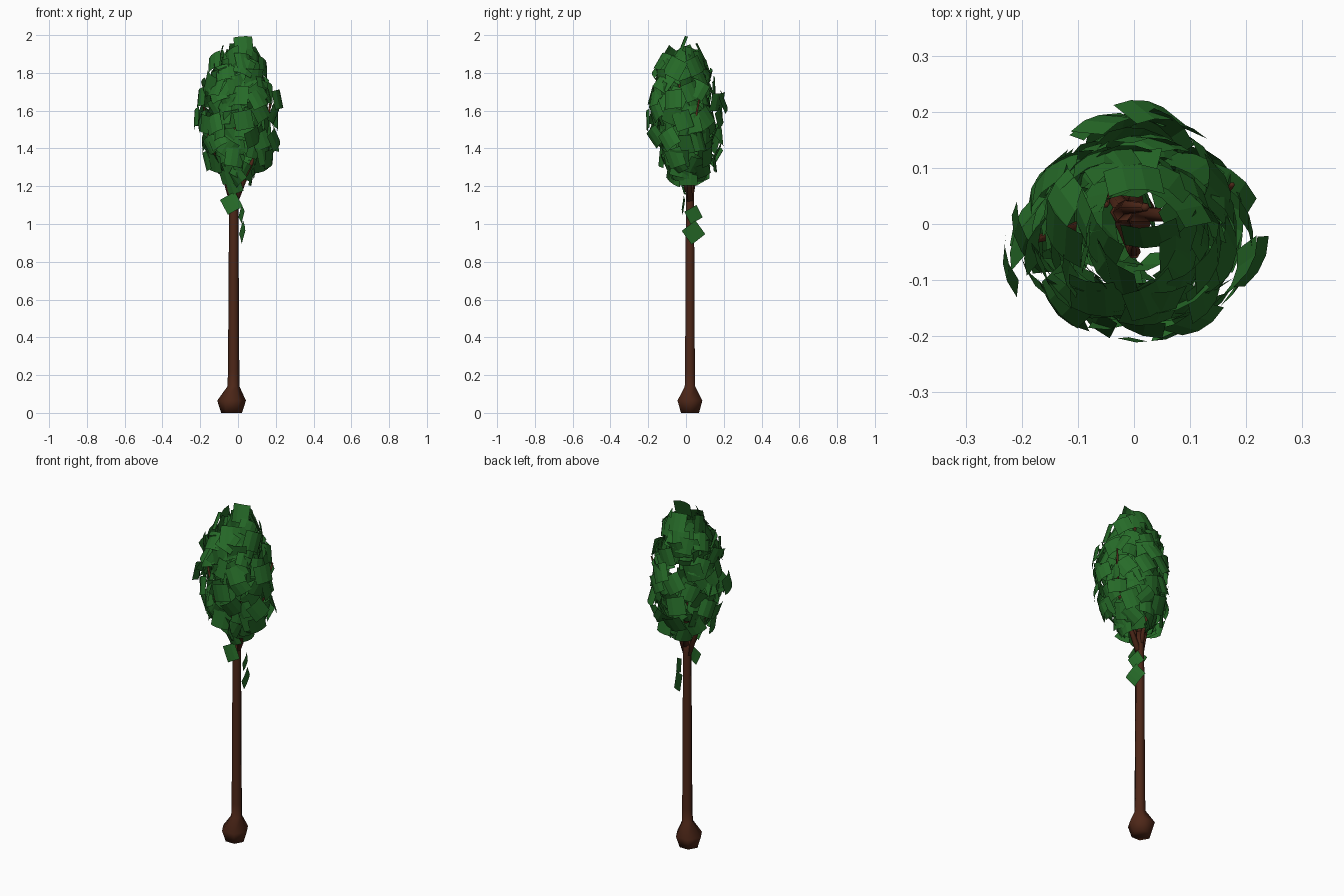
import bpy, bmesh, math, random
from mathutils import Vector, Matrix

random.seed(11)


def material(name, color):
    m = bpy.data.materials.new(name)
    m.diffuse_color = color
    return m


BARK = material("bark", (0.075, 0.02, 0.009, 1))
GREEN = material("leaf_green", (0.02, 0.15, 0.022, 1))


def finish(bm, name, mat, smooth=False):
    me = bpy.data.meshes.new(name)
    bm.to_mesh(me)
    bm.free()
    me.materials.append(mat)
    ob = bpy.data.objects.new(name, me)
    bpy.context.collection.objects.link(ob)
    for p in me.polygons:
        p.use_smooth = smooth
    return ob


def tube(name, path, sides):
    """Skin a path of (x, y, z, radius) with horizontal rings."""
    bm = bmesh.new()
    rings = []
    for x, y, z, r in path:
        rings.append([bm.verts.new((x + r * math.cos(2 * math.pi * i / sides),
                                    y + r * math.sin(2 * math.pi * i / sides), z))
                      for i in range(sides)])
    for a, b in zip(rings, rings[1:]):
        for i in range(sides):
            j = (i + 1) % sides
            bm.faces.new((a[i], a[j], b[j], b[i]))
    bm.faces.new(rings[0][::-1])
    bm.faces.new(rings[-1])
    return finish(bm, name, BARK, smooth=True)


# Trunk with swollen foot
tube("trunk", [(-0.034, 0.021, 0, 0.055), (-0.034, 0.021, 0.065, 0.076),
               (-0.024, 0.021, 0.14, 0.032), (-0.023, 0.021, 0.22, 0.03),
               (-0.023, 0.021, 0.7, 0.027), (-0.022, 0.021, 1.14, 0.025),
               (-0.022, 0.021, 1.24, 0.02)], 6)

# Branches fanning into the crown
branches = [
    [(-0.015, 0.02, 1.12, 0.018), (0.06, 0.015, 1.3, 0.012), (0.14, 0.03, 1.45, 0.009), (0.175, 0.07, 1.66, 0.005)],
    [(-0.03, 0.02, 1.12, 0.018), (-0.08, 0.0, 1.28, 0.012), (-0.15, -0.02, 1.42, 0.009), (-0.18, -0.03, 1.62, 0.005)],
    [(-0.022, 0.02, 1.2, 0.018), (-0.01, 0.03, 1.5, 0.014), (0.02, 0.03, 1.88, 0.008)],
    [(-0.022, 0.03, 1.17, 0.016), (-0.05, 0.07, 1.4, 0.012), (-0.05, 0.035, 1.8, 0.006)],
    [(-0.022, 0.01, 1.17, 0.016), (0.0, -0.05, 1.38, 0.012), (0.0, -0.03, 1.8, 0.006)],
]
for n, path in enumerate(branches):
    tube(f"branch_{n + 1}", path, 6)


def add_leaf(bm, centre, normal, roll, size, bend=0.012):
    """Square leaf card of three strips, arched around its width."""
    n = Vector(normal).normalized()
    rot = n.to_track_quat('Z', 'Y').to_matrix() @ Matrix.Rotation(roll, 3, 'Z')
    rows = []
    for u in (-0.5, -0.17, 0.17, 0.5):
        h = -bend * (4 * u * u - 0.4)
        rows.append([bm.verts.new(Vector(centre) + rot @ Vector((u * size, v * size, h)))
                     for v in (-0.5, 0.5)])
    for a, b in zip(rows, rows[1:]):
        bm.faces.new((a[0], b[0], b[1], a[1]))


# Crown profile: (z, radius)
PROFILE = [(1.24, 0.06), (1.32, 0.13), (1.4, 0.155), (1.55, 0.175),
           (1.68, 0.168), (1.8, 0.135), (1.88, 0.09), (1.93, 0.05)]


def crown_radius(z):
    for (z0, r0), (z1, r1) in zip(PROFILE, PROFILE[1:]):
        if z <= z1:
            return r0 + (r1 - r0) * (z - z0) / (z1 - z0), (r1 - r0) / (z1 - z0)
    return PROFILE[-1][1], -1


bm = bmesh.new()
COUNT = 175
for i in range(COUNT):
    z = 1.25 + 0.64 * (i + 0.5) / COUNT
    r, slope = crown_radius(z)
    a = i * 2.39996 + random.uniform(-0.4, 0.4)
    r *= random.uniform(0.68, 1.16)
    lean = max(-0.7, min(0.5, -slope * 0.6)) + random.uniform(-0.4, 0.4)
    yaw = a + random.uniform(-0.5, 0.5)
    shift = -0.02 * (z - 1.5) / 0.4
    add_leaf(bm, (0.005 + 1.04 * r * math.cos(a), shift + r * math.sin(a), z),
             (math.cos(yaw), math.sin(yaw), lean),
             random.uniform(-0.6, 0.6), random.uniform(0.09, 0.105))
# Outlying leaves: centre, normal, roll
for c, n, roll in [((0.215, -0.07, 1.66), (1, -0.5, 0.2), 0.1),
                   ((0.195, -0.09, 1.45), (0.9, -0.5, 0.1), 0.6),
                   ((0.17, -0.06, 1.35), (0.9, -0.4, -0.2), 0.3),
                   ((-0.225, -0.07, 1.56), (-1, -0.2, 0.1), 0.3),
                   ((-0.2, -0.02, 1.67), (-1, -0.4, 0.2), 0.2),
                   ((-0.17, -0.02, 1.33), (-1, -0.3, -0.2), 0.2),
                   ((-0.13, -0.02, 1.86), (-0.8, -0.5, 0.4), 0.5),
                   ((-0.13, -0.15, 1.53), (-0.7, -0.8, 0.2), 0.4),
                   ((0.03, 0.2, 1.65), (0.2, 1, 0.3), 0.5),
                   ((-0.06, 0.18, 1.47), (-0.4, 1, 0.2), 0.2),
                   ((0.03, -0.205, 1.55), (0.1, -1, 0), 0.2),
                   ((0.03, -0.02, 1.946), (0.1, -1, 0.4), 0.05),
                   ((0.0, 0.08, 1.91), (0, 1, 0.5), 0.1)]:
    add_leaf(bm, c, n, roll, 0.1)
finish(bm, "crown_leaves", GREEN)

# Stray leaves on the trunk
bm = bmesh.new()
add_leaf(bm, (0.024, 0.04, 0.955), (1, 0.25, -0.1), 0.65, 0.092, 0.003)
add_leaf(bm, (0.02, 0.04, 1.05), (1, 0.3, -0.1), 0.5, 0.075, 0.003)
add_leaf(bm, (-0.035, -0.015, 1.11), (-0.1, -1, 0.1), 0.5, 0.09, 0.004)
add_leaf(bm, (-0.02, -0.02, 1.2), (0, -1, -0.3), 0.3, 0.08)
add_leaf(bm, (-0.05, -0.04, 1.26), (-0.3, -1, -0.4), 0.2, 0.1)
finish(bm, "trunk_leaves", GREEN)
